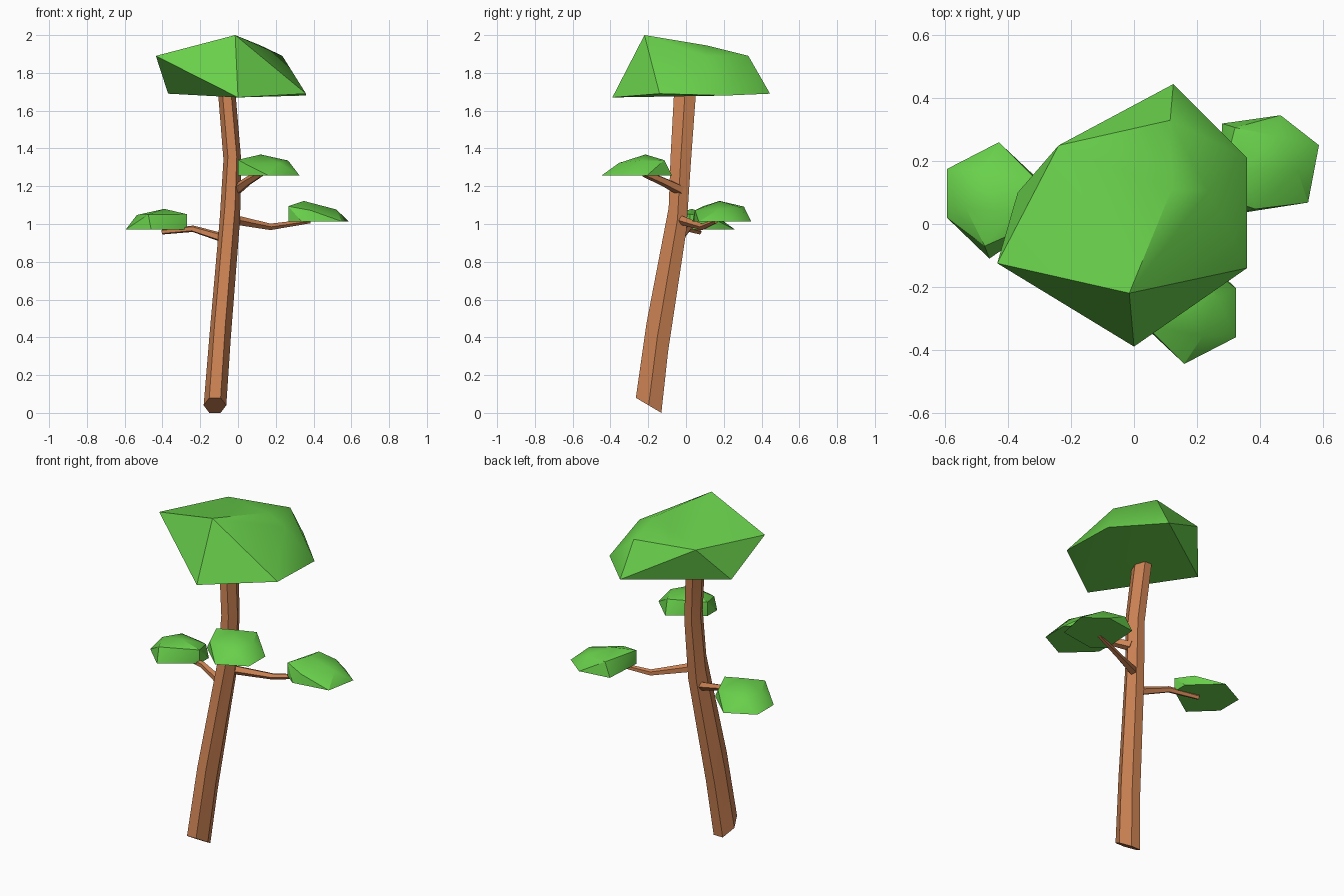
import bpy, bmesh, math
from mathutils import Vector, Matrix

if "Cube" in bpy.data.objects:
    bpy.data.objects.remove(bpy.data.objects["Cube"])


def material(name, rgb):
    m = bpy.data.materials.new(name)
    m.diffuse_color = (*rgb, 1)
    m.use_nodes = True
    m.node_tree.nodes["Principled BSDF"].inputs["Base Color"].default_value = m.diffuse_color
    return m


BARK = material("bark", (0.62, 0.23, 0.09))
LEAF = material("leaf", (0.14, 0.63, 0.07))


def finish(bm, name, mat):
    bmesh.ops.recalc_face_normals(bm, faces=bm.faces)
    me = bpy.data.meshes.new(name)
    bm.to_mesh(me)
    bm.free()
    me.materials.append(mat)
    ob = bpy.data.objects.new(name, me)
    bpy.context.collection.objects.link(ob)
    bpy.ops.object.select_all(action='DESELECT')
    ob.select_set(True)
    bpy.context.view_layer.objects.active = ob
    bpy.ops.object.shade_smooth_by_angle(angle=math.radians(30))
    return ob


def loft(name, rings, sides):
    """Skin a list of (centre, u axis, v axis) elliptical rings and cap both ends."""
    bm = bmesh.new()
    loops = []
    for c, u, v in rings:
        angles = [2 * math.pi * i / sides for i in range(sides)]
        loops.append([bm.verts.new(Vector(c) + math.cos(a) * Vector(u) + math.sin(a) * Vector(v))
                      for a in angles])
    for a, b in zip(loops, loops[1:]):
        for i in range(sides):
            j = (i + 1) % sides
            bm.faces.new((a[i], a[j], b[j], b[i]))
    bm.faces.new(loops[0])
    bm.faces.new(loops[-1])
    return finish(bm, name, BARK)


def branch(name, points, radii):
    pts = [Vector(p) for p in points]
    rings = []
    for i, p in enumerate(pts):
        d = (pts[min(i + 1, len(pts) - 1)] - pts[max(i - 1, 0)]).normalized()
        side = d.cross(Vector((0, 0, 1))).normalized()
        rings.append((p, side * radii[i], side.cross(d) * radii[i]))
    loft(name, rings, 5)


def hull(name, points, matrix=Matrix()):
    bm = bmesh.new()
    for p in points:
        bm.verts.new(matrix @ Vector(p))
    res = bmesh.ops.convex_hull(bm, input=bm.verts)
    junk = {g for g in res["geom_interior"] + res["geom_unused"]
            if isinstance(g, bmesh.types.BMVert)}
    bmesh.ops.delete(bm, geom=list(junk), context='VERTS')
    bmesh.ops.dissolve_limit(bm, angle_limit=0.01, verts=bm.verts, edges=bm.edges)
    finish(bm, name, LEAF)


# Leaning six-sided trunk: centre, x radius, y radius, slope of the ring
trunk = [((-0.122, -0.198, 0.040), 0.060, 0.078, -0.59),
         ((-0.095, -0.152, 0.400), 0.057, 0.066, -1.30),
         ((-0.043, -0.045, 1.025), 0.054, 0.054, -1.30),
         ((-0.030, -0.028, 1.340), 0.047, 0.062, -0.30),
         ((-0.060, -0.005, 1.700), 0.046, 0.067, 0.00)]
loft("trunk", [(c, (rx, 0, 0), (0, ry, s * ry)) for c, rx, ry, s in trunk], 6)

# Three bent branches
branch("left_branch", [(-0.06, -0.04, 0.92), (-0.24, 0.01, 0.975), (-0.40, 0.07, 0.958)],
       (0.026, 0.018, 0.014))
branch("right_branch", [(-0.01, -0.02, 1.02), (0.17, 0.09, 0.985), (0.38, 0.16, 1.015)],
       (0.026, 0.018, 0.012))
branch("front_branch", [(-0.01, -0.03, 1.18), (0.05, -0.12, 1.225), (0.12, -0.22, 1.268)],
       (0.030, 0.024, 0.020))

# Large crown
hull("crown", [(0, -0.39, 1.67), (0.36, -0.14, 1.69), (0.36, 0.21, 1.68),
               (0.125, 0.445, 1.69), (-0.37, 0.10, 1.69),
               (-0.435, -0.125, 1.89), (-0.24, 0.25, 1.89), (0.115, 0.33, 1.89),
               (0.235, 0.105, 1.89), (0.12, 0.11, 1.945), (-0.015, -0.22, 2.0)])

# One small leaf clump, placed and turned on each branch
clump = [(-0.03, -0.19, 0), (0.16, -0.06, 0), (0.16, 0.03, 0), (0, 0.18, 0),
         (-0.165, 0.095, 0), (-0.165, -0.06, 0),
         (-0.045, -0.15, 0.08), (0.16, -0.06, 0.082), (0.12, 0.06, 0.06),
         (-0.06, 0.09, 0.065), (-0.105, -0.03, 0.078), (0.04, -0.05, 0.11)]
for name, loc, turn in [("left_leaves", (-0.43, 0.08, 0.97), 0),
                        ("right_leaves", (0.412, 0.179, 1.012), -128),
                        ("front_leaves", (0.16, -0.265, 1.258), 180)]:
    hull(name, clump, Matrix.Translation(loc) @ Matrix.Rotation(math.radians(turn), 4, 'Z'))
